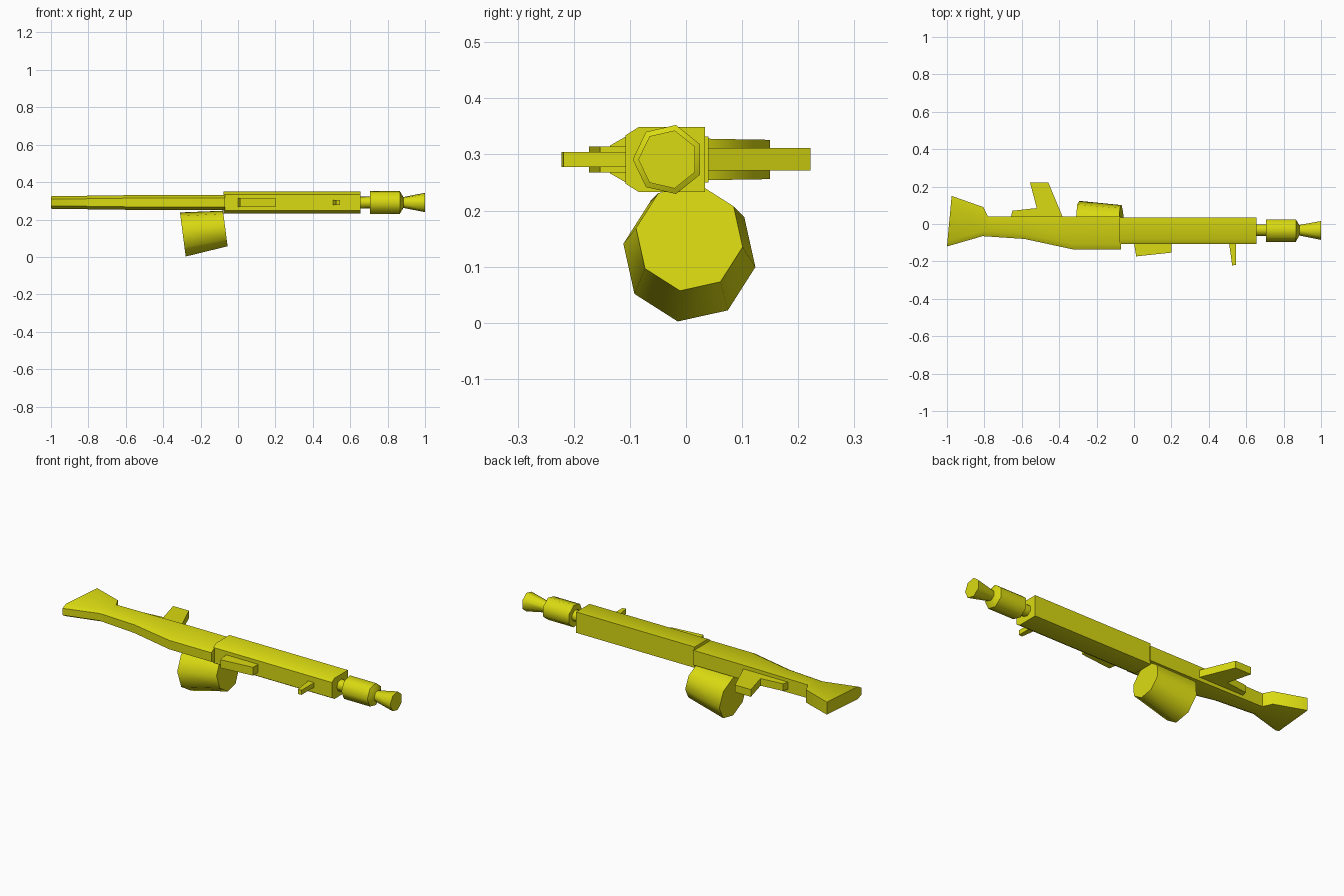
import bpy, bmesh, math

if "Cube" in bpy.data.objects:
    bpy.data.objects.remove(bpy.data.objects["Cube"])

ZC = 0.291      # mid-plane of the body
BY = -0.032     # barrel axis y

mat = bpy.data.materials.new("yellow")
mat.diffuse_color = (0.70, 0.70, 0.006, 1)
mat.use_nodes = True
mat.node_tree.nodes["Principled BSDF"].inputs["Base Color"].default_value = mat.diffuse_color


def loft(name, rings):
    """Skin a list of equal-length point rings and cap both ends."""
    bm = bmesh.new()
    vs = [[bm.verts.new(p) for p in r] for r in rings]
    n = len(vs[0])
    for a, b in zip(vs, vs[1:]):
        for i in range(n):
            j = (i + 1) % n
            bm.faces.new((a[i], a[j], b[j], b[i]))
    bm.faces.new(vs[0])
    bm.faces.new(vs[-1])
    bmesh.ops.recalc_face_normals(bm, faces=bm.faces)
    me = bpy.data.meshes.new(name)
    bm.to_mesh(me)
    bm.free()
    me.materials.append(mat)
    ob = bpy.data.objects.new(name, me)
    bpy.context.collection.objects.link(ob)
    bpy.ops.object.select_all(action='DESELECT')
    ob.select_set(True)
    bpy.context.view_layer.objects.active = ob
    bpy.ops.object.shade_smooth_by_angle(angle=math.radians(55))
    return ob


def section(xp, yp, xm, ym, half, dy, dz):
    """Body cross-section, chamfered along its -y edge."""
    xc = xm + (xp - xm) * dy / (yp - ym)
    return [(xp, yp, ZC + half), (xc, ym + dy, ZC + half), (xm, ym, ZC + half - dz),
            (xm, ym, ZC - half + dz), (xc, ym + dy, ZC - half), (xp, yp, ZC - half)]


def plate(name, pts, half):
    """Flat xy outline extruded along z about the mid-plane."""
    return loft(name, [[(x, y, ZC + s * half) for x, y in pts] for s in (-1, 1)])


def tube(name, profile, n=7):
    """Polygonal tube along x from (x, radius) pairs."""
    rings = []
    for x, r in profile:
        angs = [math.pi + 2 * math.pi * k / n for k in range(n)]
        rings.append([(x, BY + r * math.cos(a), ZC + r * math.sin(a)) for a in angs])
    return loft(name, rings)


# stock with flared butt
stations = [(-0.975, 0.15, -1.0, -0.12, 0.035), (-0.805, 0.09, -0.81, -0.065, 0.036),
            (-0.78, 0.04, -0.78, -0.067, 0.037), (-0.585, 0.04, -0.585, -0.08, 0.039),
            (-0.33, 0.04, -0.33, -0.135, 0.041), (-0.07, 0.04, -0.07, -0.135, 0.041)]
loft("stock", [section(*s, 0.028, 0.016) for s in stations])

# receiver
loft("receiver", [section(x, 0.034, x, -0.108, 0.058, 0.024, 0.015) for x in (-0.077, 0.655)])

# barrel and muzzle
tube("barrel", [(0.64, 0.032), (0.72, 0.032)])
tube("muzzle_sleeve", [(0.705, 0.063), (0.865, 0.063), (0.885, 0.028)])
tube("flash_cone", [(0.875, 0.028), (1.0, 0.053)])

# grip, bolt rail and front sight
plate("grip", [(-0.66, 0.03), (-0.65, 0.071), (-0.52, 0.085), (-0.556, 0.222),
               (-0.458, 0.222), (-0.378, 0.03)], 0.02)
plate("top_rail", [(0, -0.1), (0.012, -0.173), (0.2, -0.153), (0.2, -0.1)], 0.023)
plate("front_sight", [(0.508, -0.1), (0.525, -0.222), (0.546, -0.218), (0.546, -0.1)], 0.013)

# tilted tapering drum magazine
rings = []
for x, z, r in ((-0.295, 0.12, 0.1195), (-0.068, 0.152, 0.0965)):
    ring = []
    for k in range(8):
        a = math.radians(-10 + 45 * k)
        dz = r * math.sin(a)
        ring.append((x - 0.13 * dz, 0.006 + r * math.cos(a), z + dz))
    rings.append(ring)
loft("drum_magazine", rings)
